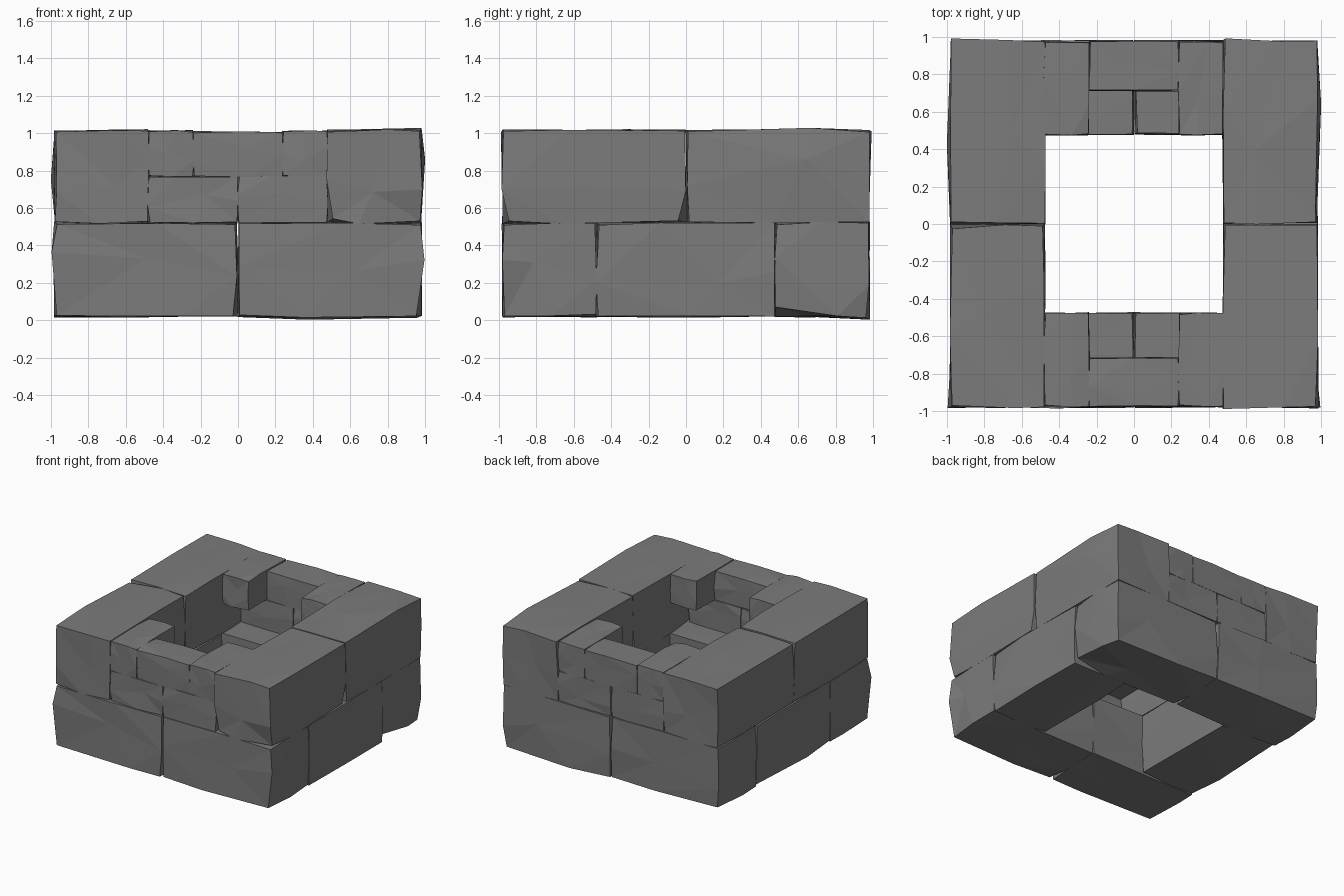
import bpy
import bmesh
import random
from mathutils import Vector

random.seed(7)
if "Cube" in bpy.data.objects:
    bpy.data.objects.remove(bpy.data.objects["Cube"], do_unlink=True)

stone = bpy.data.materials.new("grey stone")
stone.use_nodes = True
stone.diffuse_color = (0.2, 0.2, 0.2, 1)
stone.node_tree.nodes["Principled BSDF"].inputs["Base Color"].default_value = (0.2, 0.2, 0.2, 1)

OUT, IN, NICHE, Q = 0.98, 0.477, 0.715, 0.24
LOW, MID, BRICK, TOP = 0.02, 0.52, 0.768, 1.015


def block(name, xs, ys, zs, chips=()):
    """Hewn stone: a box with rough, faceted sides and chipped corners."""
    lo = Vector((min(xs), min(ys), min(zs)))
    hi = Vector((max(xs), max(ys), max(zs)))
    centre, half = (lo + hi) / 2, (hi - lo) / 2
    bm = bmesh.new()
    bmesh.ops.create_cube(bm, size=2)
    bmesh.ops.subdivide_edges(bm, edges=bm.edges[:], cuts=1, use_grid_fill=True)
    rough = 0.012 if half.length > 0.4 else 0.006
    long_axis = max(range(3), key=lambda i: half[i])
    for v in bm.verts:
        key = tuple(round(c) for c in v.co)
        corner = sum(abs(k) for k in key) == 3
        pos = Vector([centre[i] + half[i] * v.co[i] for i in range(3)])
        for i in range(3):
            if key[i] == 0:
                # wander along the face so the facets are uneven
                pos[i] += half[i] * random.uniform(-0.4, 0.4)
            else:
                # corners are worn inward, face middles swell a little
                wear = random.uniform(0, rough) if corner else random.uniform(-0.006, 0.004)
                if corner and i == long_axis:
                    wear *= 1.3
                pos[i] -= key[i] * wear
        for where, shift in chips:
            if where == key:
                pos += Vector(shift)
        v.co = pos
    bmesh.ops.triangulate(bm, faces=bm.faces[:])
    bmesh.ops.recalc_face_normals(bm, faces=bm.faces[:])
    mesh = bpy.data.meshes.new(name)
    bm.to_mesh(mesh)
    bm.free()
    mesh.materials.append(stone)
    bpy.context.collection.objects.link(bpy.data.objects.new(name, mesh))


# Most visible broken corners and bulges
CHIPS = {
    "lower_back_left": [((0, 1, -1), (0, 0, -0.018)), ((1, -1, -1), (-0.02, 0, 0.04)),
                        ((1, 1, -1), (-0.01, -0.01, -0.01))],
    "lower_front_right": [((-1, -1, 0), (-0.016, 0, 0)), ((1, -1, -1), (-0.02, 0, 0))],
    "lower_front_left": [((1, -1, -1), (-0.02, 0, 0)), ((1, -1, 0), (0.012, 0, 0))],
    "upper_left_front": [((-1, -1, -1), (0.03, 0, 0.02)), ((1, 1, -1), (0, -0.025, 0)),
                         ((1, -1, -1), (0, 0.02, 0)), ((-1, -1, 1), (0, -0.01, 0))],
    "upper_left_back": [((1, 0, 1), (0, 0, 0.014)), ((-1, 1, 1), (0, 0.018, 0)),
                        ((1, 0, 0), (0.016, 0, 0))],
    "upper_right_back": [((-1, 1, 1), (0, 0.018, 0)), ((-1, 0, 0), (-0.015, 0, 0))],
    "upper_right_front": [((-1, 1, 1), (0, -0.015, -0.01)), ((-1, -1, 0), (0.01, 0, 0))],
}


def big(name, xs, ys, zs):
    block(name, xs, ys, zs, CHIPS.get(name, ()))


for side, sx in (("left", 1), ("right", -1)):
    # Lower course: long stones front and back, one filler on each side
    for end, sy in (("front", -1), ("back", 1)):
        big(f"lower_{end}_{side}", (0.003 * sx, OUT * sx), (IN * sy, OUT * sy), (LOW, MID))
        # Upper course: long stones run along the sides
        big(f"upper_{side}_{end}", (IN * sx, OUT * sx), (0.003 * sy, OUT * sy), (MID, TOP))
    big(f"lower_side_{side}", (IN * sx, OUT * sx), (-IN, IN), (LOW, MID))

# Small bricks fill the upper course at front and back
for end, sy in (("front", -1), ("back", 1)):
    outer = 0.975 * sy
    for side, sx in (("left", 1), ("right", -1)):
        block(f"{end}_low_brick_{side}", (0.002 * sx, IN * sx), (NICHE * sy, outer), (MID, BRICK))
        block(f"{end}_cross_brick_{side}", (Q * sx, IN * sx), (IN * sy, outer), (BRICK, TOP - 0.005))
    block(f"{end}_top_brick", (-Q, Q), (NICHE * sy, outer), (BRICK, TOP - 0.01))
